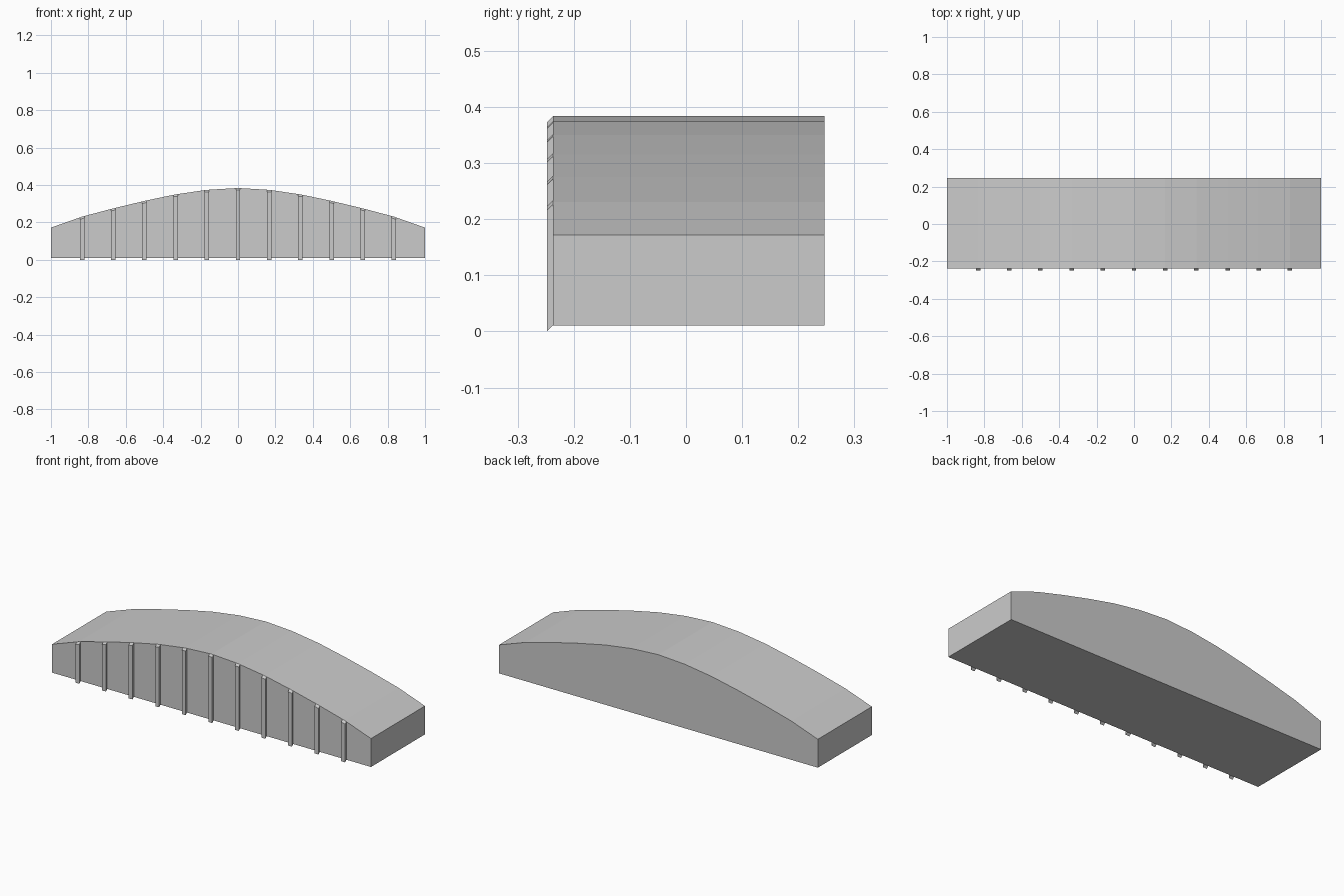
import bpy, bmesh

if "Cube" in bpy.data.objects:
    bpy.data.objects.remove(bpy.data.objects["Cube"])

FRONT, BACK, BASE = -0.237, 0.247, 0.011
DEPTH, HALF = 0.011, 0.012
# half of the arched top, from centre to end, at even steps of 1/6
HEIGHTS = [0.384, 0.374, 0.350, 0.315, 0.275, 0.231, 0.172]


def top(x):
    t = min(abs(x) * 6, 5.9999)
    i = int(t)
    return HEIGHTS[i] + (HEIGHTS[i + 1] - HEIGHTS[i]) * (t - i)


def extrude_outline(name, outline, y, offset):
    """Solid made from an x/z outline swept along an offset."""
    bm = bmesh.new()
    face = bm.faces.new([bm.verts.new((x, y, z)) for x, z in outline])
    res = bmesh.ops.extrude_face_region(bm, geom=[face], use_keep_orig=True)
    bmesh.ops.translate(bm, vec=offset,
                        verts=[v for v in res["geom"] if isinstance(v, bmesh.types.BMVert)])
    bmesh.ops.recalc_face_normals(bm, faces=bm.faces)
    mesh = bpy.data.meshes.new(name)
    bm.to_mesh(mesh)
    bm.free()
    obj = bpy.data.objects.new(name, mesh)
    bpy.context.collection.objects.link(obj)
    return obj


# Arched body
arch = [(i / 6, HEIGHTS[abs(i)]) for i in range(6, -7, -1)]
extrude_outline("arched_body", [(-1, BASE), (1, BASE)] + arch, FRONT, (0, BACK - FRONT, 0))

# Slim ribs on the front, swept forward and down
for i in range(-5, 6):
    x = i / 6
    a, b = x - HALF, x + HALF
    outline = [(a, BASE), (b, BASE), (b, top(b)), (x, top(x)), (a, top(a))]
    extrude_outline(f"front_rib_{i + 6}", outline, FRONT, (0, -DEPTH, -DEPTH))
